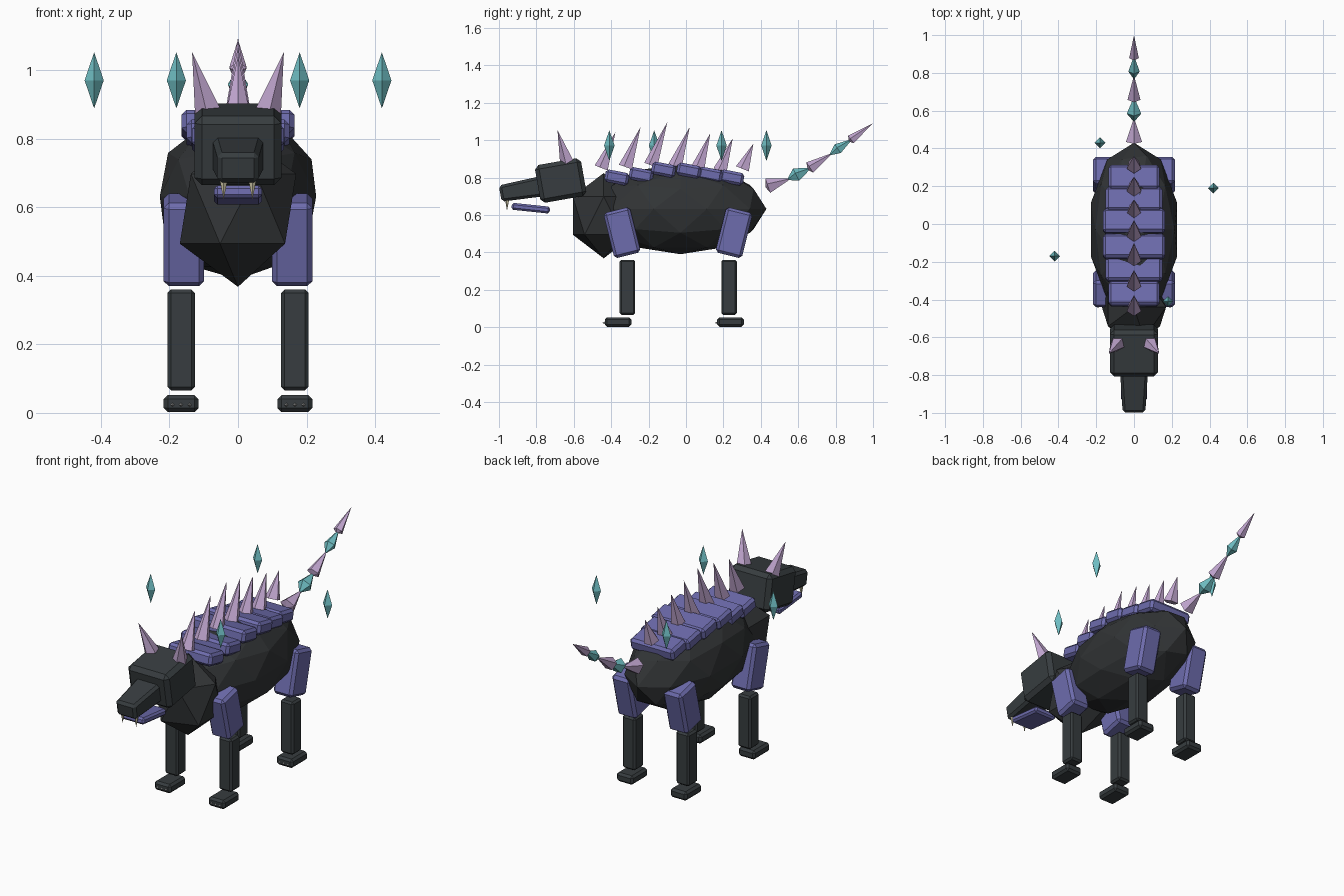
import bpy, bmesh, math
from mathutils import Vector, Matrix

if "Cube" in bpy.data.objects:
    bpy.data.objects.remove(bpy.data.objects["Cube"], do_unlink=True)


def material(name, rgb):
    m = bpy.data.materials.new(name)
    m.use_nodes = True
    m.diffuse_color = (*rgb, 1)
    bsdf = next(n for n in m.node_tree.nodes if n.type == 'BSDF_PRINCIPLED')
    bsdf.inputs["Base Color"].default_value = (*rgb, 1)
    return m


CHARCOAL = material("charcoal hide", (0.031, 0.034, 0.036))
SLATE = material("slate", (0.038, 0.046, 0.05))
PURPLE = material("purple armour", (0.155, 0.15, 0.42))
PINK = material("pale lilac", (0.56, 0.4, 0.66))
TEAL = material("teal crystal", (0.16, 0.52, 0.55))
BONE = material("bone", (0.6, 0.56, 0.38))
CLAW = material("grey claw", (0.4, 0.4, 0.4))


def finish(bm, name, mat):
    mesh = bpy.data.meshes.new(name)
    bm.to_mesh(mesh)
    bm.free()
    mesh.materials.append(mat)
    ob = bpy.data.objects.new(name, mesh)
    bpy.context.collection.objects.link(ob)
    return ob


def ball(name, centre, radii, detail, mat):
    bm = bmesh.new()
    bmesh.ops.create_icosphere(bm, subdivisions=detail, radius=1)
    bmesh.ops.scale(bm, vec=radii, verts=bm.verts)
    bmesh.ops.translate(bm, vec=centre, verts=bm.verts)
    return finish(bm, name, mat)


def box(name, centre, size, mat, tilt=0, bevel=0.015, taper=1):
    """Bevelled box tilted about x; taper scales its front end."""
    bm = bmesh.new()
    bmesh.ops.create_cube(bm, size=1)
    for v in bm.verts:
        if v.co.y < 0:
            v.co.x *= taper
            v.co.z *= taper
    bmesh.ops.scale(bm, vec=size, verts=bm.verts)
    bmesh.ops.bevel(bm, geom=bm.edges[:], offset=bevel, segments=1,
                    affect='EDGES', profile=0.5)
    bmesh.ops.transform(bm, verts=bm.verts, matrix=Matrix.Translation(centre)
                        @ Matrix.Rotation(math.radians(tilt), 4, 'X'))
    return finish(bm, name, mat)


def spike(name, base, tip, radius, mat, sides=5, waist=0):
    """Cone from base to tip; waist > 0 makes a two-ended crystal."""
    base, tip = Vector(base), Vector(tip)
    axis = tip - base
    length = axis.length
    bm = bmesh.new()
    ring = []
    for i in range(sides):
        a = math.tau * i / sides + math.pi / 2
        ring.append(bm.verts.new((radius * math.cos(a), radius * math.sin(a),
                                  waist * length)))
    top = bm.verts.new((0, 0, length))
    bottom = bm.verts.new((0, 0, 0)) if waist else None
    for i in range(sides):
        a, b = ring[i], ring[(i + 1) % sides]
        bm.faces.new((a, b, top))
        if bottom:
            bm.faces.new((b, a, bottom))
    if not bottom:
        bm.faces.new(ring[::-1])
    turn = axis.to_track_quat('Z', 'Y').to_matrix().to_4x4()
    bmesh.ops.transform(bm, verts=bm.verts,
                        matrix=Matrix.Translation(base) @ turn)
    return finish(bm, name, mat)


# Torso and chest
ball("body", (0, -0.03, 0.632), (0.24, 0.46, 0.242), 2, CHARCOAL)
ball("chest", (0, -0.44, 0.596), (0.19, 0.194, 0.228), 1, CHARCOAL)

# Head
box("head", (0, -0.67, 0.784), (0.254, 0.25, 0.205), SLATE, 10, 0.022)
box("snout", (0, -0.875, 0.735), (0.15, 0.24, 0.11), SLATE, 10, 0.014, 0.8)
box("jaw", (0, -0.83, 0.636), (0.14, 0.205, 0.037), PURPLE, -6, 0.01)

# Paired parts
for side, s in (("left", 1), ("right", -1)):
    spike(side + "_horn", (s * 0.088, -0.635, 0.885),
          (s * 0.134, -0.687, 1.053), 0.04, PINK)
    spike(side + "_fang", (s * 0.042, -0.955, 0.685),
          (s * 0.042, -0.957, 0.622), 0.013, BONE)
    for end, y, tilt in (("front", -0.342, 14), ("rear", 0.257, -14)):
        name = side + "_" + end
        knee = y + (0.029 if end == "front" else -0.027)
        paw = knee - 0.05 if end == "front" else 0.238
        box(name + "_upper_leg", (s * 0.158, y, 0.505),
            (0.118, 0.145, 0.25), PURPLE, tilt, 0.015)
        box(name + "_lower_leg", (s * 0.166, knee, 0.213),
            (0.08, 0.083, 0.294), SLATE, 0, 0.01)
        box(name + "_paw", (s * 0.166, paw, 0.027),
            (0.102, 0.142, 0.05), SLATE, 0, 0.012)
        for i in (-1, 0, 1):
            x = s * 0.166 + i * 0.025
            spike(name + "_claw", (x, paw - 0.066, 0.024),
                  (x, paw - 0.085, 0.022), 0.008, CLAW, 4)

# Overlapping armour plates along the back: y, z, width
plates = ((-0.37, 0.80, 0.27), (-0.24, 0.813, 0.30), (-0.12, 0.842, 0.33),
          (0.015, 0.837, 0.33), (0.13, 0.815, 0.30), (0.245, 0.80, 0.27))
for y, z, width in plates:
    box("back_plate", (0, y, z), (width, 0.128, 0.068), PURPLE, -11, 0.014)

# Back-swept spine spikes: base y, base z, tip y, tip z
spines = ((-0.45, 0.85, -0.377, 1.043), (-0.32, 0.855, -0.243, 1.07),
          (-0.185, 0.865, -0.10, 1.096), (-0.055, 0.86, 0.02, 1.07),
          (0.065, 0.845, 0.13, 1.037), (0.185, 0.835, 0.25, 1.01),
          (0.305, 0.845, 0.36, 0.98))
for i, (y, z, ty, tz) in enumerate(spines):
    spike("spine_spike", (0, y, z), (0, ty, tz), 0.041, PINK)

# Tail of alternating cones and crystals
path = ((0.425, 0.748), (0.54, 0.787), (0.65, 0.842), (0.765, 0.918),
        (0.87, 0.992), (1.0, 1.09))
for i in range(5):
    a, b = Vector((0, *path[i])), Vector((0, *path[i + 1]))
    stretch = (b - a) * (0.2 if i < 4 else 0)
    crystal = i % 2 == 1
    spike("tail_segment", a, b + stretch, 0.045 - i * 0.0045,
          TEAL if crystal else PINK, 5, 0.38 if crystal else 0.1)

# Floating crystals
for x, y in ((-0.42, -0.17), (0.42, 0.19), (-0.18, 0.43), (0.18, -0.41)):
    spike("floating_crystal", (x, y, 0.889), (x, y, 1.053), 0.028, TEAL, 4, 0.5)
